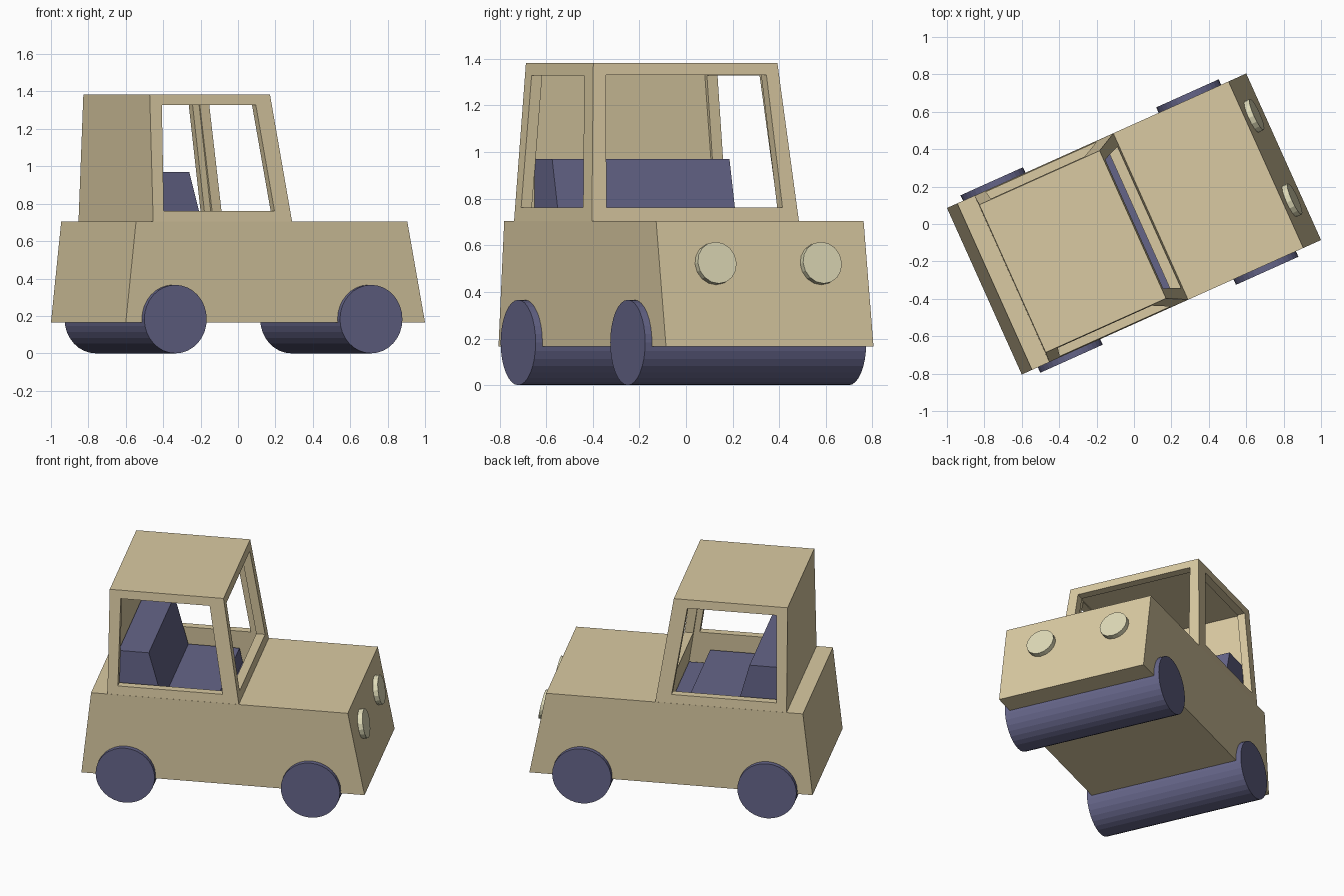
import bpy, bmesh, math
from mathutils import Matrix, Vector

if "Cube" in bpy.data.objects:
    bpy.data.objects.remove(bpy.data.objects["Cube"])

TURN = Matrix.Rotation(math.radians(24.2), 4, 'Z')   # whole car is turned on the grid


def material(name, rgb):
    m = bpy.data.materials.new(name)
    m.diffuse_color = (*rgb, 1)
    m.use_nodes = True
    m.node_tree.nodes["Principled BSDF"].inputs["Base Color"].default_value = m.diffuse_color
    return m


TAN = material("tan_paint", (0.70, 0.59, 0.36))
DARK = material("dark_blue", (0.13, 0.13, 0.25))
PALE = material("pale_yellow", (0.74, 0.71, 0.48))


def finish(name, bm, mat):
    bmesh.ops.recalc_face_normals(bm, faces=bm.faces[:])
    bm.transform(TURN)
    me = bpy.data.meshes.new(name)
    bm.to_mesh(me)
    bm.free()
    me.materials.append(mat)
    ob = bpy.data.objects.new(name, me)
    bpy.context.collection.objects.link(ob)
    return ob


def loft(name, a, b, mat):
    """Solid between two matching outlines."""
    bm = bmesh.new()
    va = [bm.verts.new(p) for p in a]
    vb = [bm.verts.new(p) for p in b]
    bm.faces.new(va)
    bm.faces.new(vb)
    n = len(va)
    for i in range(n):
        j = (i + 1) % n
        bm.faces.new((va[i], va[j], vb[j], vb[i]))
    return finish(name, bm, mat)


def tapered_box(name, low, high, mat=TAN):
    """low/high = (z, rear, front, half width)."""
    def ring(z, r, f, w):
        return [(r, -w, z), (f, -w, z), (f, w, z), (r, w, z)]
    return loft(name, ring(*low), ring(*high), mat)


def across(name, profile, w, mat=TAN):
    """Side profile (length, height) extruded over the car's width."""
    return loft(name, [(u, -w, z) for u, z in profile],
                [(u, w, z) for u, z in profile], mat)


def cylinder(name, centre, axis, r, depth, sides, mat):
    bm = bmesh.new()
    bmesh.ops.create_cone(bm, cap_ends=True, segments=sides, radius1=r, radius2=r, depth=depth)
    rot = Vector((0, 0, 1)).rotation_difference(Vector(axis)).to_matrix().to_4x4()
    bm.transform(Matrix.Translation(centre) @ rot)
    return finish(name, bm, mat)


def cut(ob, cutter):
    mod = ob.modifiers.new("cut", 'BOOLEAN')
    mod.operation, mod.solver, mod.object = 'DIFFERENCE', 'EXACT', cutter
    bpy.context.view_layer.objects.active = ob
    bpy.ops.object.modifier_apply(modifier=mod.name)


# Lower body and cabin shell
body = tapered_box("body", (0.165, -0.877, 0.877, 0.488), (0.705, -0.817, 0.773, 0.488))
cabin = tapered_box("cabin", (0.705, -0.716, 0.098, 0.487), (1.383, -0.712, -0.007, 0.433))

# Hollow interior, side windows and windscreen
cavity = tapered_box("cavity_cutter", (0.55, -0.665, 0.067, 0.449), (1.335, -0.665, -0.055, 0.387))
sides = across("side_window_cutter",
               [(-0.652, 0.762), (-0.003, 0.762), (-0.092, 1.328), (-0.643, 1.328)], 0.7)
screen = [(-0.414, 0.762), (0.414, 0.762), (0.378, 1.33), (-0.378, 1.33)]
front = loft("windscreen_cutter", [(-0.3, v, z) for v, z in screen],
             [(0.3, v, z) for v, z in screen], TAN)
cut(body, cavity)
for c in (cavity, sides, front):
    cut(cabin, c)
for c in (cavity, sides, front):
    bpy.data.objects.remove(c)

# Bench seat with sloped backrest and floor
across("seat", [(-0.66, 0.553), (-0.66, 0.97), (-0.473, 0.97), (-0.387, 0.655),
                (-0.07, 0.655), (-0.05, 0.565), (0.06, 0.565), (0.06, 0.553)], 0.417, DARK)

# Full-width wheel rollers
for name, u in (("rear_wheels", -0.60), ("front_wheels", 0.547)):
    cylinder(name, (u, 0, 0.183), (0, 1, 0), 0.183, 1.04, 32, DARK)

# Headlights lying on the sloped nose
normal = Vector((0.54, 0, 0.104)).normalized()
for name, v in (("right_headlight", -0.23), ("left_headlight", 0.265)):
    cylinder(name, Vector((0.809, v, 0.52)) + normal * 0.008, normal, 0.091, 0.045, 16, PALE)
